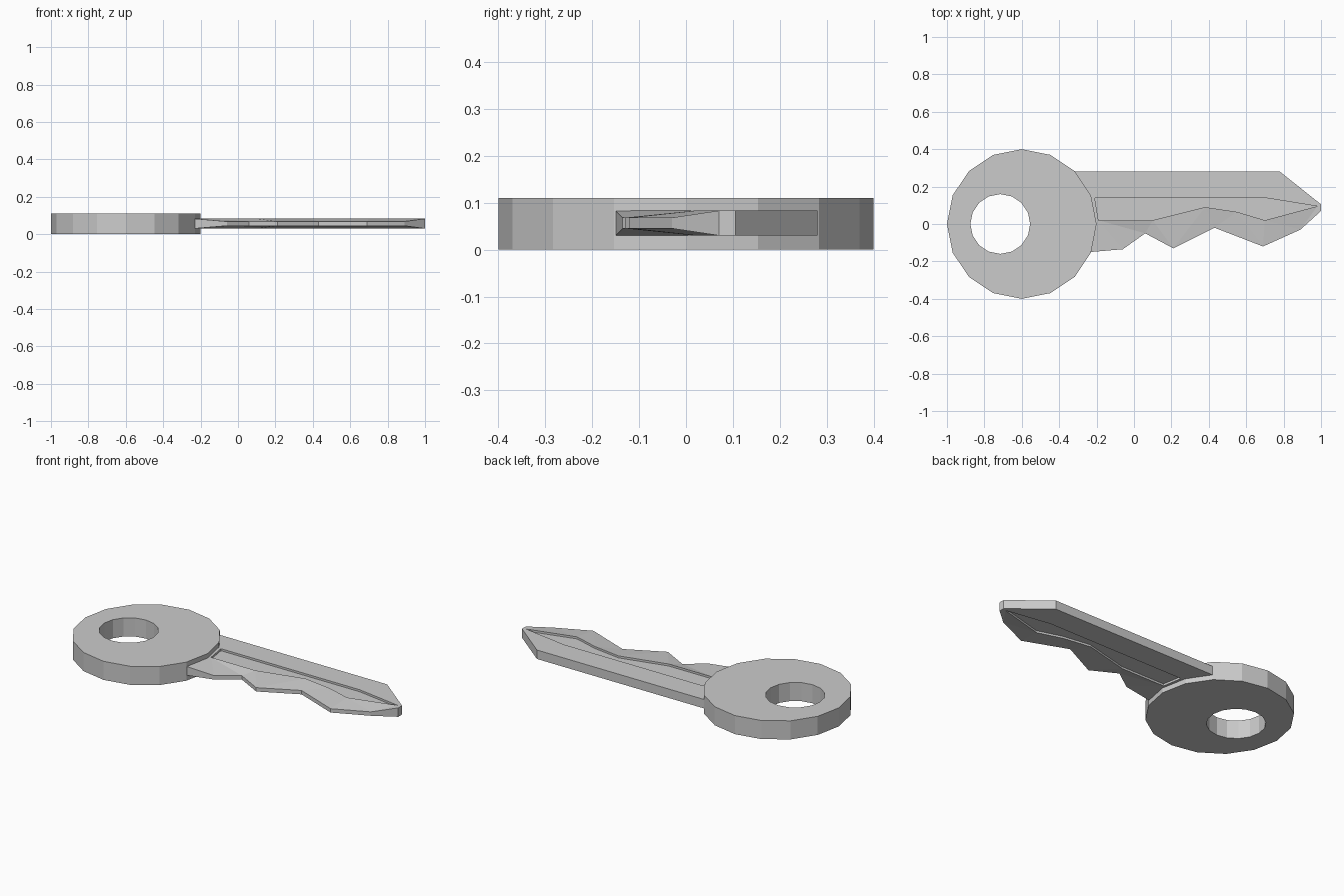
import bpy
import bmesh
from math import cos, sin, tau

cube = bpy.data.objects.get("Cube")
if cube:
    bpy.data.objects.remove(cube, do_unlink=True)

metal = bpy.data.materials.new("grey_metal")
metal.use_nodes = True
grey = (0.6, 0.6, 0.6, 1)
metal.diffuse_color = grey
metal.node_tree.nodes["Principled BSDF"].inputs["Base Color"].default_value = grey


def finish(bm, name):
    bmesh.ops.recalc_face_normals(bm, faces=bm.faces)
    mesh = bpy.data.meshes.new(name)
    bm.to_mesh(mesh)
    bm.free()
    mesh.materials.append(metal)
    obj = bpy.data.objects.new(name, mesh)
    bpy.context.collection.objects.link(obj)
    return obj


# Round head with an off-centre ring hole
SIDES, HEAD_TOP = 16, 0.11
bm = bmesh.new()


def circle(x, radius, z):
    return [bm.verts.new((x + radius * cos(tau * i / SIDES),
                          radius * sin(tau * i / SIDES), z)) for i in range(SIDES)]


loops = [circle(-0.6, 0.4, 0), circle(-0.6, 0.4, HEAD_TOP),
         circle(-0.715, 0.16, HEAD_TOP), circle(-0.715, 0.16, 0)]
for k, a in enumerate(loops):
    b = loops[(k + 1) % 4]
    for i in range(SIDES):
        j = (i + 1) % SIDES
        bm.faces.new((a[i], a[j], b[j], b[i]))
finish(bm, "key_head")

# Blade with a groove on both faces and a thinned, toothed lower edge
MID, HALF, THIN, GROOVE = 0.0565, 0.0265, 0.0115, 0.0145
SPINE = [(-0.36, 0.28), (0.78, 0.28), (1.0, 0.105)]
TEETH = [(-0.235, -0.15), (-0.06, -0.135), (0.06, -0.05), (0.21, -0.13),
         (0.43, -0.02), (0.69, -0.12), (0.89, -0.03), (1.0, 0.07)]
HEEL = [(-0.36, -0.12)]
RIM_TOP = [(-0.21, 0.14), (0.70, 0.14)]
RIM_LOW = [(-0.19, 0.02), (0.10, 0.02), (0.38, 0.09), (0.55, 0.065),
           (0.70, 0.02), (0.98, 0.095)]

bm = bmesh.new()


def points(coords, z):
    return [bm.verts.new((x, y, z)) for x, y in coords]


def blade_side(sign):
    """Build one broad face of the blade and return its outline."""
    z = MID + sign * HALF
    spine, teeth, heel = points(SPINE, z), points(TEETH, z), points(HEEL, z)
    rim_top, rim_low = points(RIM_TOP, z), points(RIM_LOW, z)
    for v in teeth[1:-1]:
        v.co.z = MID + sign * THIN

    # Flat plate, tip and the end buried in the head
    bm.faces.new(spine + [rim_low[-1]] + rim_top[::-1])
    bm.faces.new((spine[-1], teeth[-1], rim_low[-1]))
    bm.faces.new((spine[0], rim_top[0], rim_low[0], teeth[0], heel[0]))

    # Sloping facets between groove rim and teeth
    i = j = 0
    while i < len(rim_low) - 1 or j < len(teeth) - 1:
        step_rim = j == len(teeth) - 1 or (
            i < len(rim_low) - 1 and rim_low[i + 1].co.x < teeth[j + 1].co.x)
        if step_rim:
            bm.faces.new((rim_low[i], rim_low[i + 1], teeth[j]))
            i += 1
        else:
            bm.faces.new((rim_low[i], teeth[j + 1], teeth[j]))
            j += 1

    # Sunken groove
    rim = rim_top + rim_low[::-1]
    floor = points([v.co.xy for v in rim], MID + sign * GROOVE)
    bm.faces.new(floor)
    for k in range(len(rim)):
        n = (k + 1) % len(rim)
        bm.faces.new((rim[k], rim[n], floor[n], floor[k]))
    return spine + teeth[::-1] + heel


upper, lower = blade_side(1), blade_side(-1)
for k in range(len(upper)):
    n = (k + 1) % len(upper)
    bm.faces.new((upper[k], upper[n], lower[n], lower[k]))
finish(bm, "key_blade")
